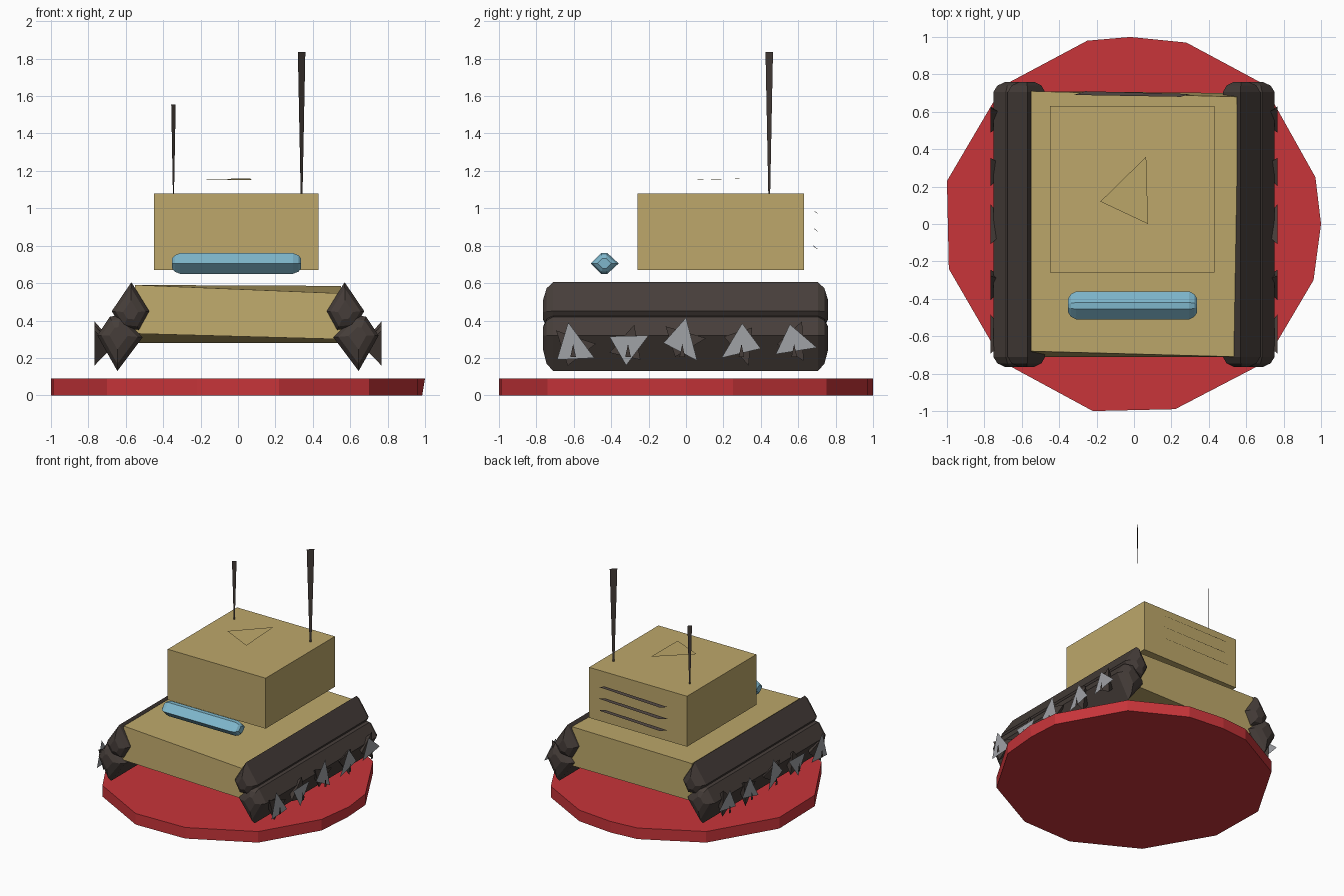
import bpy
import math
from mathutils import Vector, Matrix

cube = bpy.data.objects.get("Cube")
if cube:
    bpy.data.objects.remove(cube, do_unlink=True)


def material(name, rgb):
    m = bpy.data.materials.new(name)
    m.use_nodes = True
    m.diffuse_color = (*rgb, 1)
    m.node_tree.nodes["Principled BSDF"].inputs["Base Color"].default_value = (*rgb, 1)
    return m


RED = material("red", (0.58, 0.035, 0.042))
TAN = material("sand", (0.51, 0.39, 0.145))
DARK = material("dark_brown", (0.062, 0.048, 0.042))
BLUE = material("glass_blue", (0.21, 0.47, 0.6))
GREY = material("steel_grey", (0.35, 0.36, 0.38))


def make(name, verts, faces, mat):
    mesh = bpy.data.meshes.new(name)
    mesh.from_pydata([tuple(v) for v in verts], [], faces)
    mesh.materials.append(mat)
    obj = bpy.data.objects.new(name, mesh)
    bpy.context.collection.objects.link(obj)
    # consistent outward normals
    import bmesh
    bm = bmesh.new()
    bm.from_mesh(mesh)
    bmesh.ops.recalc_face_normals(bm, faces=bm.faces)
    bm.to_mesh(mesh)
    bm.free()
    return obj


def rings(name, loops, mat):
    """Skin a stack of equal loops and cap both ends."""
    n = len(loops[0])
    verts = [v for loop in loops for v in loop]
    faces = [tuple(range(n)), tuple(range(len(verts) - n, len(verts)))]
    for r in range(len(loops) - 1):
        for i in range(n):
            j = (i + 1) % n
            faces.append((r * n + i, r * n + j, (r + 1) * n + j, (r + 1) * n + i))
    return make(name, verts, faces, mat)


def bar(name, profile, stations, place, mat):
    """Loft a profile along a line; each station is (position, scale)."""
    c = sum((Vector(p) for p in profile), Vector((0, 0))) / len(profile)
    loops = []
    for pos, s in stations:
        loops.append([place(pos, *(c + (Vector(p) - c) * s)) for p in profile])
    return rings(name, loops, mat)


# irregular round base
rim = [(0.28, 0.97), (0.69, 0.75), (0.97, 0.25), (1, 0), (0.96, -0.3), (0.7, -0.74),
       (0.22, -0.99), (-0.22, -1), (-0.7, -0.74), (-0.99, -0.24), (-1, 0.23),
       (-0.7, 0.74), (-0.25, 0.98), (-0.02, 1)]
rings("base", [[(min(x, 0.985), y, 0) for x, y in rim],
               [(x, y, 0.09) for x, y in rim]], RED)

# slightly twisted hull
rings("hull", [
    [(-0.55, -0.71, 0.33), (0.55, -0.71, 0.3), (0.55, 0.7, 0.28), (-0.55, 0.7, 0.28)],
    [(-0.55, -0.68, 0.59), (0.55, -0.71, 0.545), (0.55, 0.68, 0.585), (-0.55, 0.71, 0.59)],
], TAN)

# turret block
square = [(-0.45, -0.26), (0.43, -0.26), (0.43, 0.63), (-0.45, 0.63)]
rings("turret", [[(x, y, z) for x, y in square] for z in (0.67, 1.08)], TAN)

# hatch marker floating over the turret
make("hatch", [(-0.18, 0.12, 1.155), (0.075, 0, 1.15), (0.065, 0.36, 1.16)], [(0, 1, 2)], TAN)

# vision bar
bar("vision_bar",
    [(-0.51, 0.705), (-0.455, 0.65), (-0.42, 0.65), (-0.36, 0.705), (-0.42, 0.76), (-0.455, 0.76)],
    [(-0.352, 0.5), (-0.338, 0.8), (-0.31, 1), (0.295, 1), (0.323, 0.8), (0.337, 0.5)],
    lambda p, a, b: (p, a, b), BLUE)

# tracks: an upper and a lower faceted bar on each side
ends = [(0.705, 1), (0.74, 0.8), (0.76, 0.4)]
stations = [(-p - 0.005, s) for p, s in reversed(ends)] + ends
upper = [(0.57, 0.605), (0.675, 0.45), (0.62, 0.36), (0.53, 0.35), (0.475, 0.45)]
lower = [(0.63, 0.43), (0.685, 0.42), (0.752, 0.32), (0.645, 0.13), (0.51, 0.31)]
# studs: steel triangle (y, z) over a dark pyramid, with a small dark sliver
studs = [
    [(-0.63, 0.39), (-0.69, 0.19), (-0.49, 0.2)],
    [(-0.41, 0.315), (-0.2, 0.32), (-0.32, 0.16)],
    [(0, 0.415), (-0.12, 0.28), (0.06, 0.185)],
    [(0.3, 0.385), (0.19, 0.2), (0.4, 0.25)],
    [(0.555, 0.38), (0.48, 0.22), (0.7, 0.255)],
]
for side, s in (("left", 1), ("right", -1)):
    for part, profile in (("upper", upper), ("lower", lower)):
        bar(f"{side}_track_{part}", profile, stations,
            lambda p, a, b: (s * a, p, b), DARK)
    for i, tri in enumerate(studs):
        pts = [Vector(p) for p in tri]
        c = sum(pts, Vector((0, 0))) / 3
        turn = Matrix.Rotation(math.radians(35 + 12 * i), 2)
        base = [c + (turn @ (p - c)) * 0.95 for p in pts]
        make(f"{side}_stud_root_{i}",
             [(s * 0.768, *p) for p in base] + [(s * 0.67, *c)],
             [(0, 1, 2), (0, 1, 3), (1, 2, 3), (2, 0, 3)], DARK)
        make(f"{side}_stud_plate_{i}", [(s * 0.784, *p) for p in pts], [(0, 1, 2)], GREY)
        make(f"{side}_stud_sliver_{i}",
             [(s * 0.8, c.x - 0.015, 0.205), (s * 0.8, c.x + 0.015, 0.205), (s * 0.8, c.x, 0.275)],
             [(0, 1, 2)], DARK)

# flat blade antennas, wider at the tip
for name, x, top, w in (("short_antenna", -0.345, 1.555, 0.012), ("tall_antenna", 0.34, 1.835, 0.02)):
    make(name, [(x + k * w, 0.445 + k * w, z)
                for k, z in ((-0.25, 1.08), (0.25, 1.08), (1, top), (-1, top))],
         [(0, 1, 2, 3)], DARK)

# thin tilted vent slats behind the turret
for i, z in enumerate((0.98, 0.885, 0.79)):
    make(f"vent_{i}", [(-0.32, 0.69, z), (0.25, 0.68, z + 0.01), (0.3, 0.695, z),
                       (-0.26, 0.71, z - 0.012)], [(0, 1, 2, 3)], DARK)
